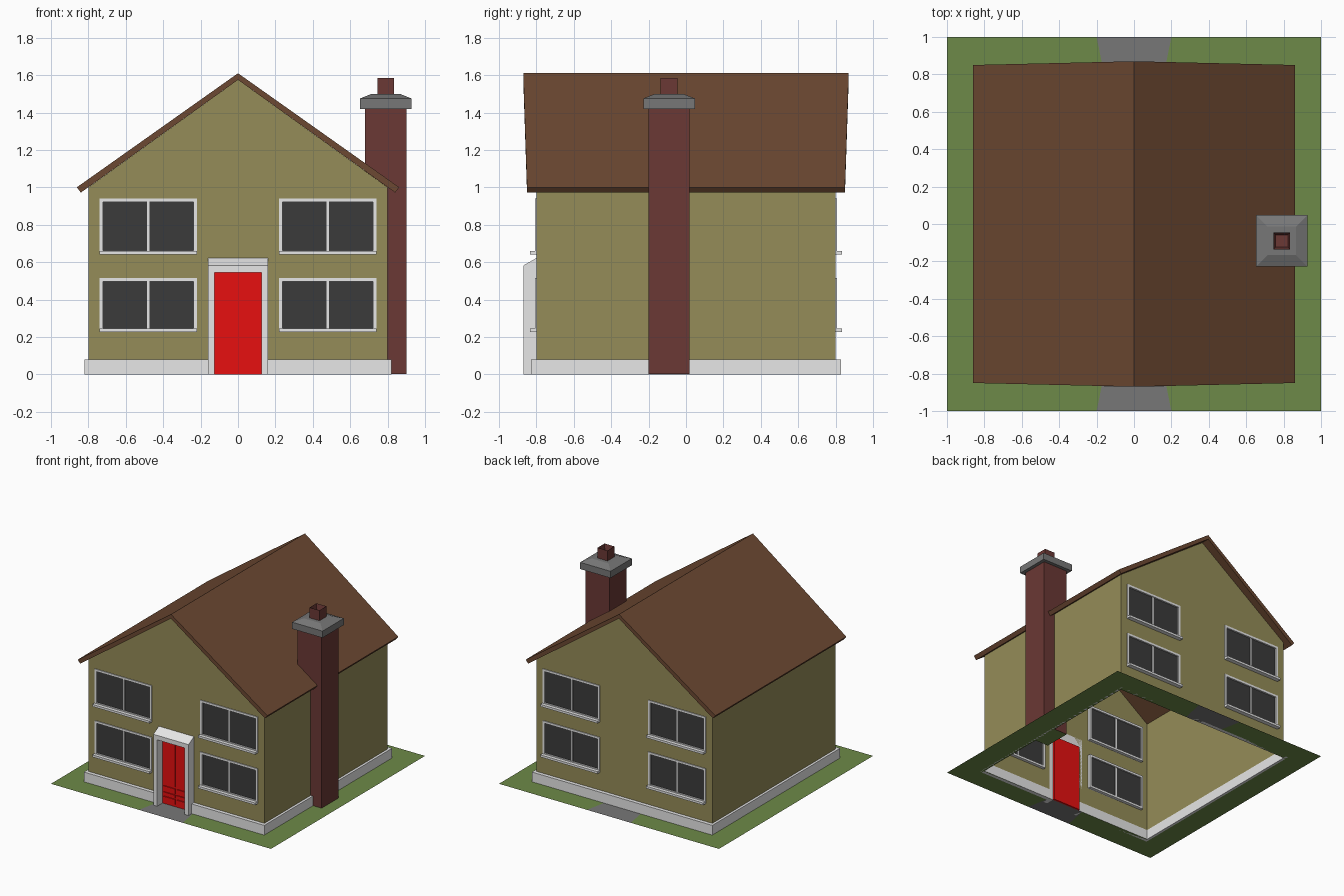
import bpy, bmesh
from mathutils import Vector

cube = bpy.data.objects.get("Cube")
if cube:
    bpy.data.objects.remove(cube, do_unlink=True)


def material(name, rgb):
    m = bpy.data.materials.new(name)
    m.use_nodes = True
    m.diffuse_color = (*rgb, 1)
    m.node_tree.nodes["Principled BSDF"].inputs["Base Color"].default_value = (*rgb, 1)
    return m


OLIVE = material("olive_wall", (.30, .265, .098))
BROWN = material("brown_roof", (.152, .066, .032))
BRICK = material("dark_red_brick", (.145, .04, .035))
STONE = material("grey_stone", (.185, .185, .185))
WHITE = material("off_white_paint", (.8, .8, .8))
RED = material("red_door", (.8, .005, .005))
GLASS = material("dark_glass", (.044, .044, .044))
GRASS = material("grass_green", (.155, .255, .065))


def finish(name, bm, *mats):
    bmesh.ops.remove_doubles(bm, verts=bm.verts, dist=1e-5)
    mesh = bpy.data.meshes.new(name)
    bm.to_mesh(mesh)
    bm.free()
    for m in mats:
        mesh.materials.append(m)
    obj = bpy.data.objects.new(name, mesh)
    bpy.context.collection.objects.link(obj)
    return obj


def add_face(bm, pts, index=0):
    f = bm.faces.new([bm.verts.new(p) for p in pts])
    f.material_index = index
    return f


def add_box(bm, x, y, z, index=0):
    r = bmesh.ops.create_cube(bm, size=1)
    for v in r["verts"]:
        v.co = Vector([a[0] + (c + .5) * (a[1] - a[0]) for a, c in zip((x, y, z), v.co)])
        for f in v.link_faces:
            f.material_index = index


def add_loft(bm, a, b):
    """Closed solid between two matching polygons."""
    n = len(a)
    add_face(bm, a[::-1])
    add_face(bm, b)
    for i in range(n):
        j = (i + 1) % n
        add_face(bm, [a[i], a[j], b[j], b[i]])
    bmesh.ops.remove_doubles(bm, verts=bm.verts, dist=1e-5)
    bmesh.ops.recalc_face_normals(bm, faces=bm.faces)


W = .8            # half width of the house
PLINTH = .08
EAVE, PEAK = 1.0, 1.575
WIN_X = (.22, .74)
WIN_Z = ((.23, .515), (.645, .94))
DOOR_X, DOOR_Z = .125, .545

# Ground sheet, open under the house, with a tapered path at each end
bm = bmesh.new()
for s in (-1, 1):
    add_face(bm, [(s * W, -1, 0), (s, -1, 0), (s, 1, 0), (s * W, 1, 0)])
    add_face(bm, [(-.2, s, 0), (.2, s, 0), (.16, s * W, 0), (-.16, s * W, 0)], 1)
    for t in (-1, 1):
        add_face(bm, [(t * .2, s, 0), (t * W, s, 0), (t * W, s * W, 0), (t * .16, s * W, 0)])
add_face(bm, [(.68, -.2, 0), (W, -.2, 0), (W, .02, 0), (.68, .02, 0)])
bmesh.ops.recalc_face_normals(bm, faces=bm.faces)
for f in bm.faces:
    if f.normal.z < 0:
        f.normal_flip()
finish("ground", bm, GRASS, STONE)

# Walls: thin shell with window and door openings
xs = [-W, -WIN_X[1], -WIN_X[0], -DOOR_X, DOOR_X, WIN_X[0], WIN_X[1], W]
zs = [PLINTH, *WIN_Z[0], DOOR_Z, *WIN_Z[1]]
bm = bmesh.new()
for s in (-1, 1):
    for x0, x1 in zip(xs, xs[1:]):
        for z0, z1 in zip(zs, zs[1:]):
            cx, cz = abs(x0 + x1) / 2, (z0 + z1) / 2
            window = WIN_X[0] < cx < WIN_X[1] and any(a < cz < b for a, b in WIN_Z)
            door = s < 0 and cx < DOOR_X and cz < DOOR_Z
            if not (window or door):
                add_face(bm, [(x0, s * W, z0), (x1, s * W, z0), (x1, s * W, z1), (x0, s * W, z1)][::-s])
    top = zs[-1]
    add_face(bm, [(-W, s * W, top), *[(x, s * W, top) for x in xs[1:-1]], (W, s * W, top),
                  (W, s * W, EAVE), (0, s * W, PEAK), (-W, s * W, EAVE)][::-s])
    add_face(bm, [(s * W, -W, PLINTH), (s * W, W, PLINTH), (s * W, W, EAVE), (s * W, -W, EAVE)][::s])
finish("walls", bm, OLIVE)

# Plinth with a gap for the doorway
bm = bmesh.new()
for s in (-1, 1):
    add_box(bm, sorted((s * W, s * .82)), (-.83, .83), (0, PLINTH))
    add_box(bm, sorted((s * .16, s * W)), (-.83, -W), (0, PLINTH))
add_box(bm, (-W, W), (W, .83), (0, PLINTH))
finish("plinth", bm, WHITE)

# Roof: two slabs, a little longer at the ridge than at the eaves
bm = bmesh.new()
section = [(0, PEAK, .87), (.84, .972, .85), (.862, 1.0, .85), (0, 1.61, .87)]
for s in (-1, 1):
    add_loft(bm, [(s * x, -y, z) for x, z, y in section], [(s * x, y, z) for x, z, y in section])
finish("roof", bm, BROWN)

# Chimney stack, sloped cap and hollow pot
CX, CY = .79, -.09


def square(h, z):
    return [(CX - h, CY - h, z), (CX + h, CY - h, z), (CX + h, CY + h, z), (CX - h, CY + h, z)]


bm = bmesh.new()
add_loft(bm, square(.11, .002), square(.11, 1.43))
finish("chimney_stack", bm, BRICK)
bm = bmesh.new()
add_loft(bm, square(.138, 1.42), square(.138, 1.475))
top = max(bm.faces, key=lambda f: f.calc_center_median().z)
bmesh.ops.inset_region(bm, faces=[top], thickness=.088)
for v in top.verts:
    v.co.z = 1.5
finish("chimney_cap", bm, STONE)
bm = bmesh.new()
add_loft(bm, square(.045, 1.49), square(.045, 1.585))
top = max(bm.faces, key=lambda f: f.calc_center_median().z)
bmesh.ops.inset_region(bm, faces=[top], thickness=.018)
for v in top.verts:
    v.co.z = 1.52
finish("chimney_pot", bm, BRICK)

# Windows: frame, mullion, sill and two panes each
for side, s in (("front", -1), ("back", 1)):
    for hand, t in (("right", -1), ("left", 1)):
        for level, (z0, z1) in zip(("lower", "upper"), WIN_Z):
            x0, x1 = sorted((t * WIN_X[0], t * WIN_X[1]))
            mid, b = (x0 + x1) / 2, .018
            depth = sorted((s * .775, s * .806))
            bm = bmesh.new()
            for x in ((x0, x0 + b), (x1 - b, x1)):
                add_box(bm, x, depth, (z0, z1))
            add_box(bm, (x0 + b, x1 - b), depth, (z1 - b, z1))
            add_box(bm, (x0 + b, x1 - b), depth, (z0, z0 + b))
            add_box(bm, (mid - .006, mid + .006), sorted((s * .78, s * .8)), (z0 + b, z1 - b))
            add_box(bm, (x0, x1), sorted((s * W, s * .834)), (z0 - .004, z0 + .014))
            finish(f"{side}_{hand}_{level}_window_frame", bm, WHITE)
            bm = bmesh.new()
            add_box(bm, (x0 + b, x1 - b), sorted((s * .787, s * .793)), (z0 + b, z1 - b))
            finish(f"{side}_{hand}_{level}_window_glass", bm, GLASS)

# Porch: two jambs and a lintel with a sloping top
bm = bmesh.new()
for s in (-1, 1):
    add_box(bm, sorted((s * DOOR_X, s * .16)), (-.87, -W), (0, DOOR_Z))
finish("porch_jambs", bm, WHITE)
bm = bmesh.new()
lintel = [(-.87, DOOR_Z), (-W, DOOR_Z), (-W, .622), (-.87, .582)]
add_loft(bm, [(-.16, y, z) for y, z in lintel], [(.16, y, z) for y, z in lintel])
finish("porch_lintel", bm, WHITE)

# Door: slab with raised panels in two columns
bm = bmesh.new()
add_box(bm, (-DOOR_X, DOOR_X), (-.8, -.785), (0, DOOR_Z))
for s in (-1, 1):
    for z in ((.165, .525), (.108, .148), (.072, .098), (.02, .062)):
        add_box(bm, sorted((s * .008, s * .112)), (-.808, -.8), z)
finish("door", bm, RED)
